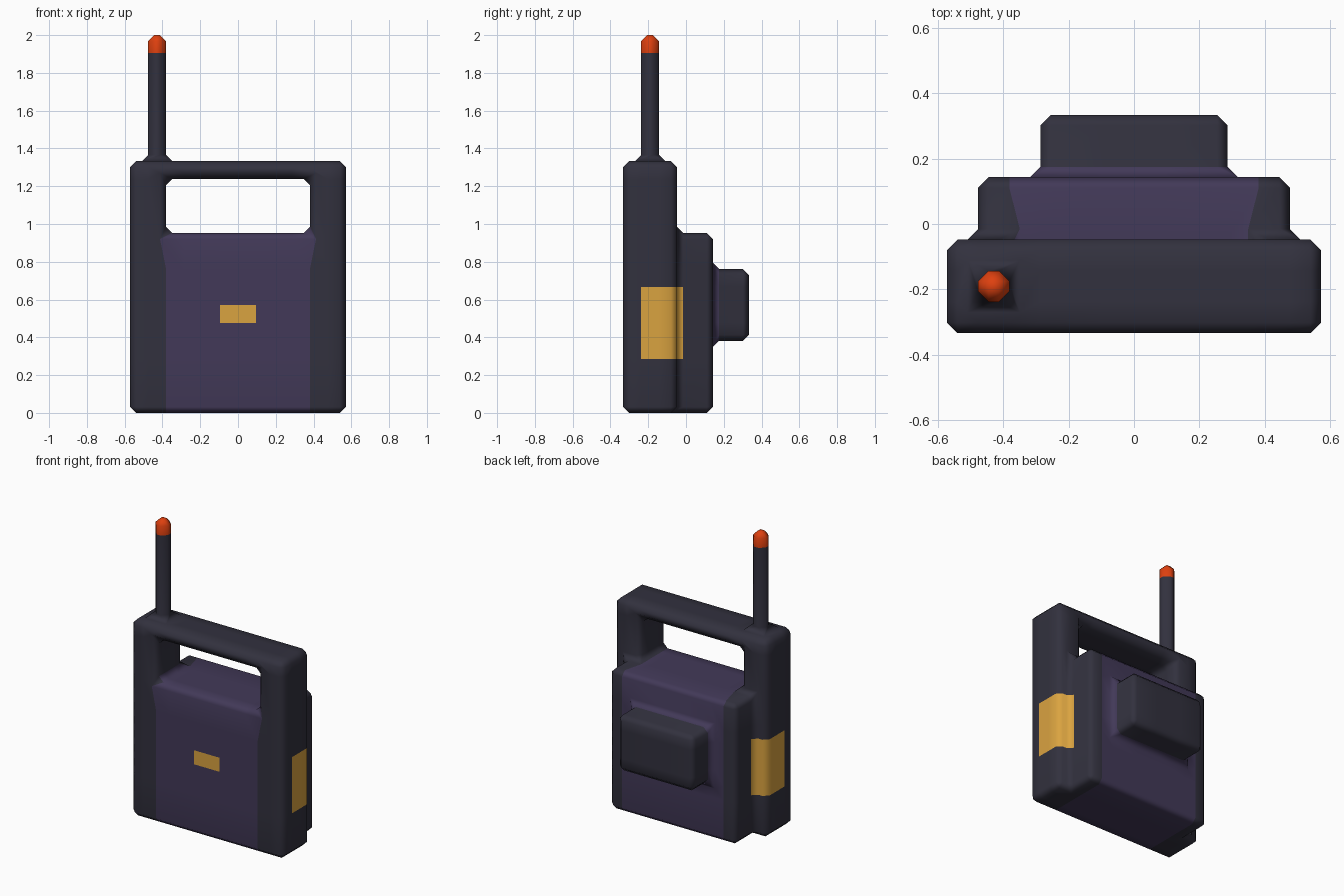
import bpy, bmesh, math

if "Cube" in bpy.data.objects:
    bpy.data.objects.remove(bpy.data.objects["Cube"])

U = 2 / 21          # block size: the model is 21 blocks tall
BEVEL = 0.032


def material(name, rgb):
    m = bpy.data.materials.new(name)
    m.diffuse_color = [((c / 255 + 0.055) / 1.055) ** 2.4 for c in rgb] + [1]
    m.use_nodes = True
    m.node_tree.nodes["Principled BSDF"].inputs["Base Color"].default_value = m.diffuse_color
    return m


MATS = [material("charcoal", (50, 49, 62)), material("purple", (66, 57, 88)),
        material("gold", (218, 163, 64)), material("orange", (222, 64, 15))]
CHARCOAL, PURPLE, GOLD, ORANGE = range(4)

# Grid lines in blocks
XS = [-6, -5, -4, -3, -1, 1, 3, 4, 5, 6]
YS = [-3.5, -2.5, -1.5, -0.5, 1.5, 3.5]
ZS = [0, 3, 4, 5, 6, 7, 8, 10, 13, 14, 20, 21]


def solid(x, y, z):
    """Is this point inside one of the blocky parts?"""
    frame = abs(x) < 6 and -3.5 < y < -0.5 and 0 < z < 14
    window = abs(x) < 4 and 10 < z < 13
    rear_case = abs(x) < 5 and -0.5 < y < 1.5 and 0 < z < 10
    battery = abs(x) < 3 and 1.5 < y < 3.5 and 4 < z < 8
    antenna = -5 < x < -4 and -2.5 < y < -1.5 and 14 < z < 21
    return (frame and not window) or rear_case or battery or antenna


def colour(x, y, z):
    if z > 20:
        return ORANGE                                   # antenna tip
    if abs(x) > 5 and -2.5 < y < -0.5 and 3 < z < 7:
        return GOLD                                     # side grips
    if abs(x) < 1 and y < -2.5 and 5 < z < 6:
        return GOLD                                     # front badge
    if abs(x) < 4 and y < 1.5 and z < 10:
        return PURPLE                                   # centre casing
    return CHARCOAL


# Outer skin of the blocks, one quad per exposed cell side
bm = bmesh.new()
lines = (XS, YS, ZS)
points = {}


def vert(idx):
    if idx not in points:
        points[idx] = bm.verts.new([lines[a][idx[a]] * U for a in range(3)])
    return points[idx]


def cell_centre(cell):
    out = []
    for a in range(3):
        i, n = cell[a], len(lines[a]) - 1
        out.append((lines[a][i] + lines[a][i + 1]) / 2 if 0 <= i < n else 99)
    return out


for i in range(len(XS) - 1):
    for j in range(len(YS) - 1):
        for k in range(len(ZS) - 1):
            cell = (i, j, k)
            centre = cell_centre(cell)
            if not solid(*centre):
                continue
            for axis in range(3):
                for step in (0, 1):
                    near = list(cell)
                    near[axis] += 1 if step else -1
                    if solid(*cell_centre(near)):
                        continue
                    b, c = (axis + 1) % 3, (axis + 2) % 3
                    loop = []
                    for db, dc in ((0, 0), (1, 0), (1, 1), (0, 1)):
                        idx = list(cell)
                        idx[axis] += step
                        idx[b] += db
                        idx[c] += dc
                        loop.append(vert(tuple(idx)))
                    face = bm.faces.new(loop if step else loop[::-1])
                    face.material_index = colour(*centre)

# Chamfer every outer edge and fillet every inner corner
bm.normal_update()
edges = [e for e in bm.edges if e.calc_face_angle(0) > 0.5]
bmesh.ops.bevel(bm, geom=edges, offset=BEVEL, offset_type='OFFSET', segments=1,
                profile=0.5, affect='EDGES', clamp_overlap=True, material=-1)
bm.normal_update()

# Sloped fillets take the colour of the part they grow from
for f in bm.faces:
    if max(abs(n) for n in f.normal) > 0.95:
        continue
    x, y, z = (v / U for v in f.calc_center_median())
    if 1.5 < y < 1.9 and abs(x) < 3.5 and 3.5 < z < 8.5:
        f.material_index = PURPLE                       # battery surround
    elif 5 < abs(x) < 6.1 and -0.9 < y < 0 and 3 < z < 7:
        f.material_index = GOLD                         # grip wrap
    elif z > 20:
        f.material_index = ORANGE

mesh = bpy.data.meshes.new("radio_body")
bm.to_mesh(mesh)
bm.free()
for m in MATS:
    mesh.materials.append(m)
body = bpy.data.objects.new("radio_body", mesh)
bpy.context.collection.objects.link(body)

# Soft shading over the chamfers, flat large faces
bpy.context.view_layer.objects.active = body
body.select_set(True)
bpy.ops.object.shade_smooth_by_angle(angle=math.radians(65))
weighted = body.modifiers.new("weighted_normals", 'WEIGHTED_NORMAL')
weighted.keep_sharp = True
